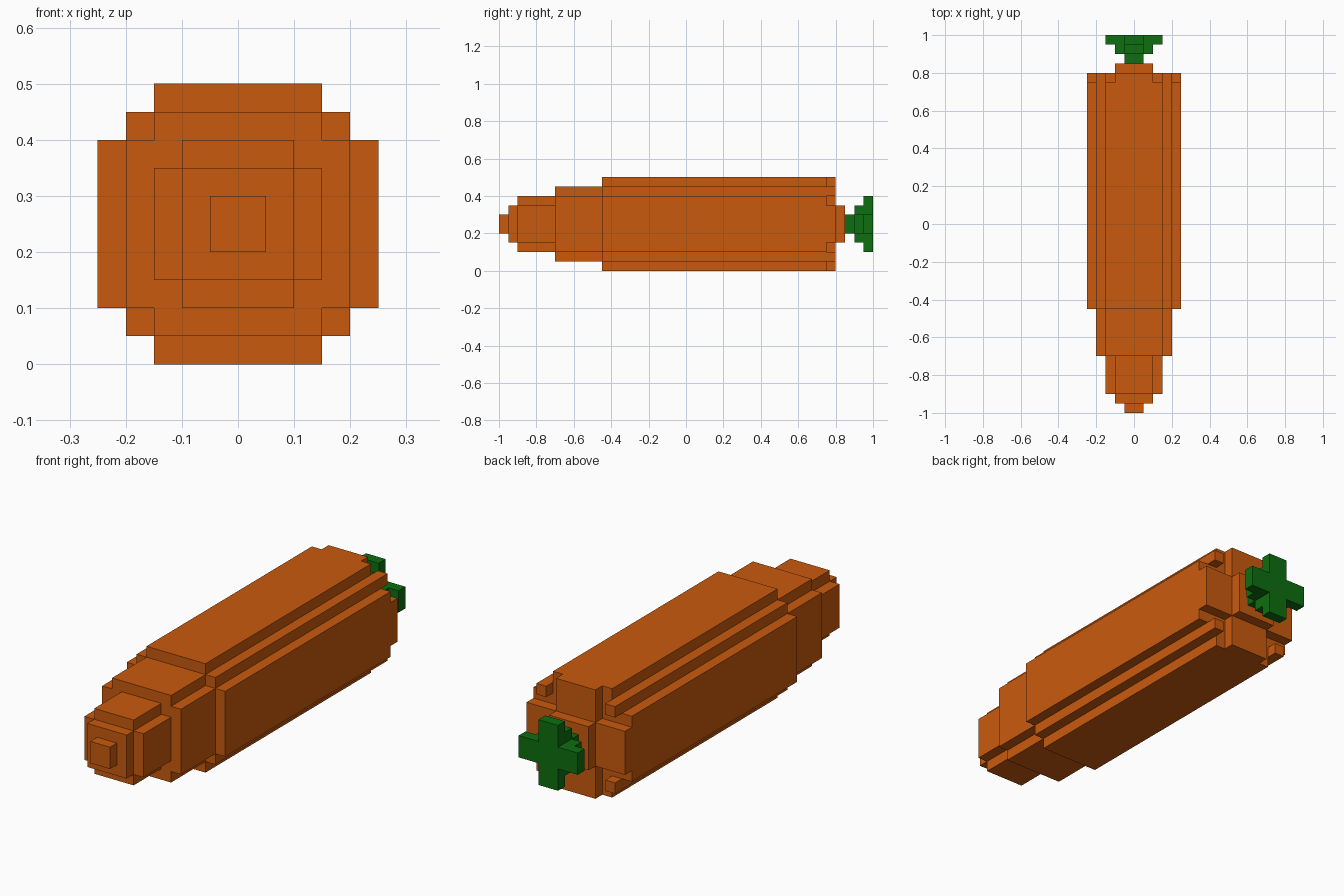
import bpy, bmesh

if "Cube" in bpy.data.objects:
    bpy.data.objects.remove(bpy.data.objects["Cube"])

U = 0.05      # block size
ZC = 0.25     # height of the long axis


def material(name, rgb):
    m = bpy.data.materials.new(name)
    m.diffuse_color = (*rgb, 1)
    m.use_nodes = True
    m.node_tree.nodes["Principled BSDF"].inputs["Base Color"].default_value = m.diffuse_color
    return m


def rows(*widths):
    """Symmetric stepped section: half width in blocks for each row out from the axis."""
    return lambda i, j: j < len(widths) and i < widths[j]


def cross(n, arm=1):
    """Plus-shaped section with arms n blocks long."""
    return lambda i, j: max(i, j) < n and min(i, j) < arm


def build(name, slabs, mat):
    """Slabs are (y0, y1, section rule); only the exposed block faces are made."""
    cells = set()
    half = lambda a: a if a >= 0 else -1 - a
    for s, (_, _, rule) in enumerate(slabs):
        for a in range(-5, 5):
            for b in range(-5, 5):
                if rule(half(a), half(b)):
                    cells.add((a, s, b))
    bm = bmesh.new()
    verts = {}

    def vert(p):
        key = tuple(round(c, 4) for c in p)
        if key not in verts:
            verts[key] = bm.verts.new(key)
        return verts[key]

    for cell in sorted(cells):
        a, s, b = cell
        bounds = ((a * U, a * U + U), slabs[s][:2], (ZC + b * U, ZC + b * U + U))
        for axis in range(3):
            for side in (0, 1):
                n = list(cell)
                n[axis] += 1 if side else -1
                if tuple(n) in cells:
                    continue
                u, v = (axis + 1) % 3, (axis + 2) % 3
                quad = []
                for cu, cv in ((0, 0), (1, 0), (1, 1), (0, 1)):
                    p = [0, 0, 0]
                    p[axis], p[u], p[v] = bounds[axis][side], bounds[u][cu], bounds[v][cv]
                    quad.append(vert(p))
                bm.faces.new(quad if side else quad[::-1])
    me = bpy.data.meshes.new(name)
    bm.to_mesh(me)
    bm.free()
    me.materials.append(mat)
    ob = bpy.data.objects.new(name, me)
    bpy.context.collection.objects.link(ob)
    return ob


orange = material("orange", (0.584, 0.102, 0.004))
green = material("leaf_green", (0.004, 0.156, 0.005))

# Shoulder: wide cross with a single block left in each corner
shoulder_cross = cross(5, 2)
shoulder = lambda i, j: shoulder_cross(i, j) or (i, j) == (3, 3)

# Tapering root, from the tip to the crown
build("carrot_root", [
    (-1.00, -0.95, rows(1)),
    (-0.95, -0.90, rows(2, 2)),
    (-0.90, -0.70, rows(3, 3, 2)),
    (-0.70, -0.45, rows(4, 4, 4, 3)),
    (-0.45, 0.75, rows(5, 5, 5, 4, 3)),
    (0.75, 0.80, shoulder),
    (0.80, 0.85, rows(2, 2)),
], orange)

# Leafy top that spreads out in a plus shape
build("carrot_leaves", [
    (0.85, 0.90, cross(1)),
    (0.90, 0.95, cross(2)),
    (0.95, 1.00, cross(3)),
], green)
